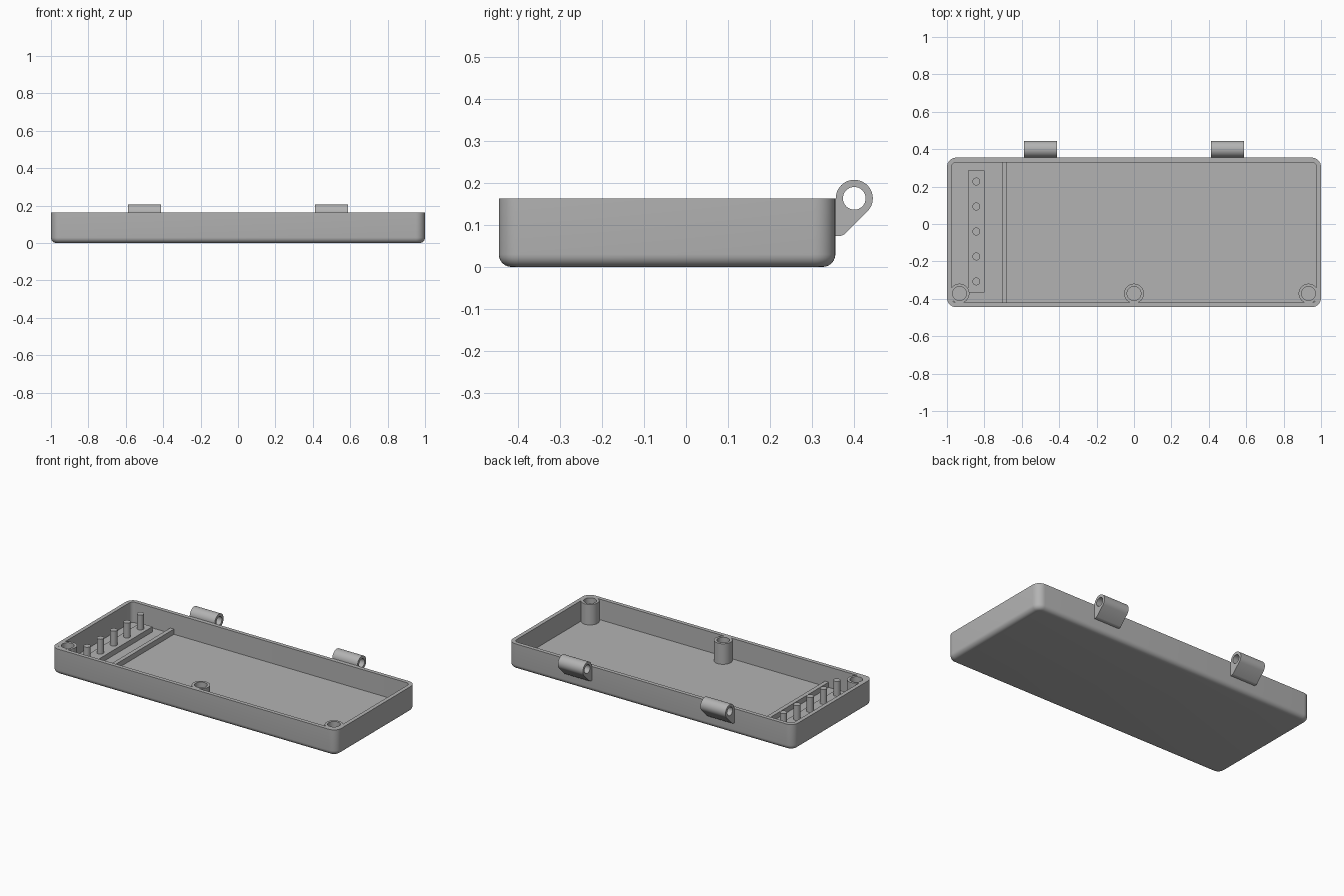
import bpy
import bmesh
from math import sin, cos, pi, radians

if "Cube" in bpy.data.objects:
    bpy.data.objects.remove(bpy.data.objects["Cube"])

# Overall dimensions
HALF_X, HALF_Y, MID_Y = 1.0, 0.4, -0.045
RIM, FLOOR, WALL = 0.163, 0.033, 0.025
CORNER, FILLET = 0.05, 0.03
RIB_TOP = 0.066

grey = bpy.data.materials.new("grey plastic")
grey.use_nodes = True
colour = (0.45, 0.45, 0.45, 1)
grey.diffuse_color = colour
grey.node_tree.nodes["Principled BSDF"].inputs["Base Color"].default_value = colour


def finish(obj):
    """Give the part its material and smooth shading with sharp edges."""
    obj.data.materials.append(grey)
    bpy.ops.object.select_all(action='DESELECT')
    obj.select_set(True)
    bpy.context.view_layer.objects.active = obj
    bpy.ops.object.shade_smooth_by_angle(angle=radians(35))
    return obj


def loft(name, rings):
    """Join rings of points in order, closing the first and last with a cap."""
    bm = bmesh.new()
    loops = [[bm.verts.new(p) for p in ring] for ring in rings]
    n = len(loops[0])
    for a, b in zip(loops, loops[1:]):
        for i in range(n):
            j = (i + 1) % n
            bm.faces.new((a[i], a[j], b[j], b[i]))
    bm.faces.new(loops[0][::-1])
    bm.faces.new(loops[-1])
    bmesh.ops.recalc_face_normals(bm, faces=bm.faces)
    mesh = bpy.data.meshes.new(name)
    bm.to_mesh(mesh)
    bm.free()
    obj = bpy.data.objects.new(name, mesh)
    bpy.context.collection.objects.link(obj)
    return finish(obj)


def rounded_ring(inset, z, steps=8):
    """Rounded rectangle, inset from the outer walls."""
    r = CORNER - inset
    cx, cy = HALF_X - CORNER, HALF_Y - CORNER
    points = []
    for k, (sx, sy) in enumerate([(1, 1), (-1, 1), (-1, -1), (1, -1)]):
        for i in range(steps + 1):
            a = (k + i / steps) * pi / 2
            points.append((sx * cx + r * cos(a), MID_Y + sy * cy + r * sin(a), z))
    return points


def circle(x, y, z, r, n=32):
    return [(x + r * cos(2 * pi * i / n), y + r * sin(2 * pi * i / n), z)
            for i in range(n)]


def box(name, x0, x1, y0, y1, z0, z1):
    return loft(name, [[(x0, y0, z), (x1, y0, z), (x1, y1, z), (x0, y1, z)]
                       for z in (z0, z1)])


# Open tray with a rounded lower edge
tray = []
for i in range(7):
    a = i / 6 * pi / 2
    tray.append(rounded_ring(FILLET * (1 - sin(a)), FILLET * (1 - cos(a))))
tray += [rounded_ring(0, RIM), rounded_ring(WALL, RIM), rounded_ring(WALL, FLOOR)]
loft("tray", tray)

# Hollow posts along the front wall
for name, x in (("right", -0.933), ("middle", 0), ("left", 0.933)):
    y = -0.372
    loft(name + "_post", [circle(x, y, FLOOR - 0.01, 0.053), circle(x, y, RIM, 0.053),
                          circle(x, y, RIM, 0.037), circle(x, y, FLOOR + 0.002, 0.037)])

# Cross rib and raised strip with pins
box("cross_rib", -0.706, -0.68, -0.43, 0.34, FLOOR - 0.01, RIB_TOP)
box("pin_strip", -0.887, -0.8, -0.366, 0.286, FLOOR - 0.01, RIB_TOP)
for i in range(5):
    y = -0.307 + i * 0.1335
    loft(f"pin_{i + 1}", [circle(-0.843, y, z, 0.021, 24) for z in (RIB_TOP - 0.01, 0.16)])


# Hinge knuckles on the back wall: teardrop outline with a round bore
def hinge(name, x, width=0.176, cy=0.4, r=0.044, bore=0.027):
    outline = []
    for i in range(31):
        a = radians(-45 + 225 * i / 30)
        outline.append((cy + r * cos(a), RIM + r * sin(a)))
    outline += [(0.35, 0.16), (0.35, 0.073), (0.363, 0.073), (0.37, 0.0745), (0.376, 0.0775)]
    hole = [p[:2] for p in circle(cy, RIM, 0, bore)]
    curve = bpy.data.curves.new(name, 'CURVE')
    curve.dimensions = '2D'
    curve.fill_mode = 'BOTH'
    curve.extrude = width / 2
    for points in (outline, hole):
        spline = curve.splines.new('POLY')
        spline.points.add(len(points) - 1)
        for p, (u, v) in zip(spline.points, points):
            p.co = (u, v, 0, 1)
        spline.use_cyclic_u = True
    obj = bpy.data.objects.new(name, curve)
    obj.rotation_euler = (pi / 2, 0, pi / 2)
    obj.location.x = x
    bpy.context.collection.objects.link(obj)
    bpy.ops.object.select_all(action='DESELECT')
    obj.select_set(True)
    bpy.context.view_layer.objects.active = obj
    bpy.ops.object.convert(target='MESH')
    obj = bpy.context.view_layer.objects.active
    # Weld the caps to the sides
    bm = bmesh.new()
    bm.from_mesh(obj.data)
    bmesh.ops.remove_doubles(bm, verts=bm.verts, dist=0.0001)
    bmesh.ops.recalc_face_normals(bm, faces=bm.faces)
    bm.to_mesh(obj.data)
    bm.free()
    finish(obj)


hinge("right_hinge", -0.5)
hinge("left_hinge", 0.5)
